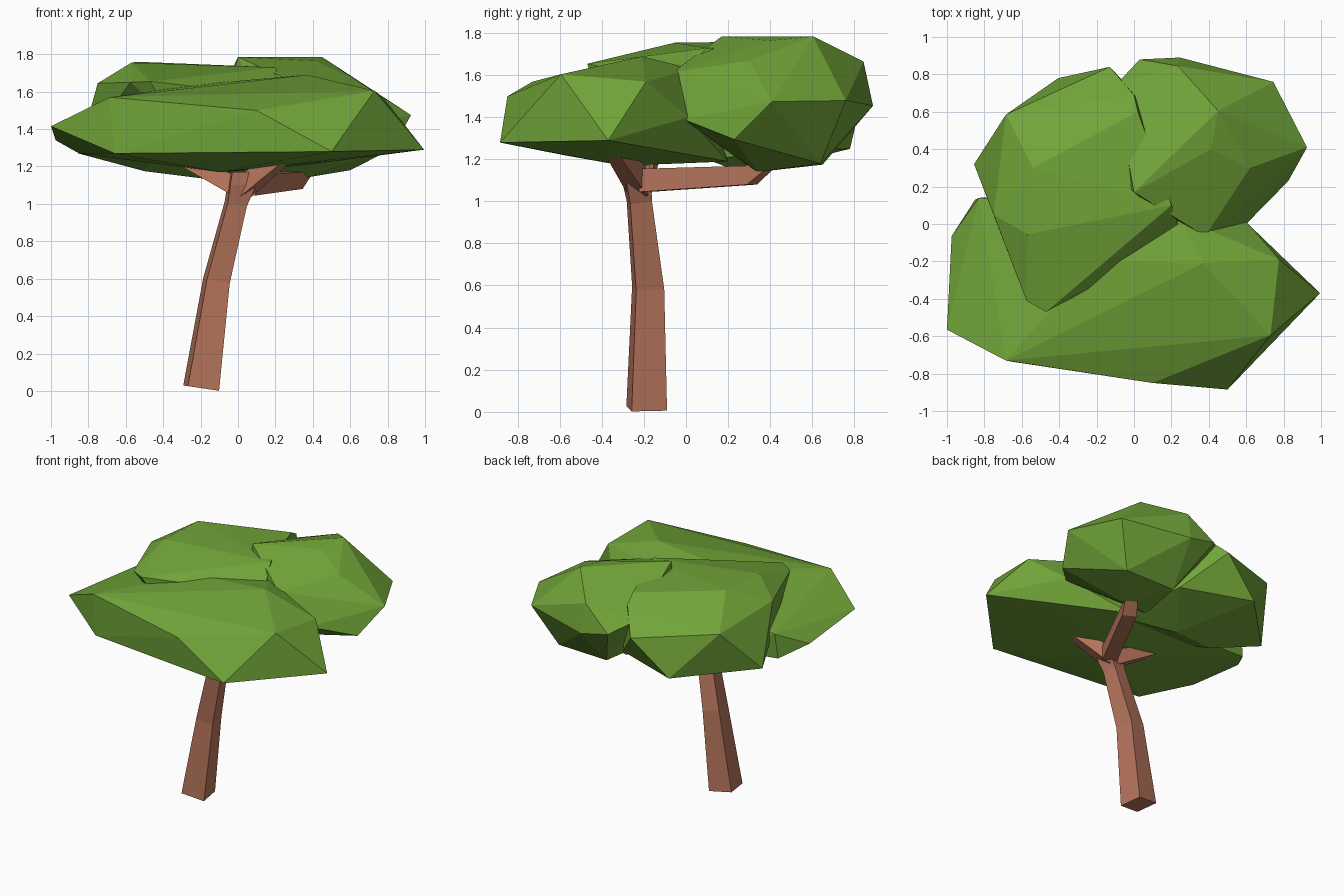
import bpy, bmesh
from mathutils import Vector


def material(name, rgb):
    m = bpy.data.materials.new(name)
    m.diffuse_color = (*rgb, 1)
    return m


LEAF = material("leaf green", (0.165, 0.37, 0.04))
BARK = material("bark brown", (0.475, 0.18, 0.108))


def finish(name, bm, mat):
    bmesh.ops.recalc_face_normals(bm, faces=bm.faces)
    me = bpy.data.meshes.new(name)
    bm.to_mesh(me)
    bm.free()
    me.materials.append(mat)
    ob = bpy.data.objects.new(name, me)
    bpy.context.collection.objects.link(ob)
    return ob


def clump(name, points):
    """Faceted leaf clump: convex hull of a few corner points."""
    bm = bmesh.new()
    for p in points:
        bm.verts.new(p)
    bmesh.ops.convex_hull(bm, input=bm.verts)
    loose = [v for v in bm.verts if not v.link_faces]
    bmesh.ops.delete(bm, geom=loose, context='VERTS')
    return finish(name, bm, LEAF)


def limb(name, sections, side):
    """Four-sided limb lofted through (centre, facing, width, depth) sections."""
    bm = bmesh.new()
    rings = []
    for centre, facing, w, d in sections:
        n = Vector(facing).normalized()
        u = (Vector(side) - n * n.dot(Vector(side))).normalized()
        v = n.cross(u)
        rings.append([bm.verts.new(Vector(centre) + u * a * w / 2 + v * b * d / 2)
                      for a, b in ((-1, -1), (1, -1), (1, 1), (-1, 1))])
    for r, s in zip(rings, rings[1:]):
        for i in range(4):
            j = (i + 1) % 4
            bm.faces.new((r[i], r[j], s[j], s[i]))
    bm.faces.new(rings[0])
    bm.faces.new(rings[-1])
    return finish(name, bm, BARK)


# Wide flat clump at the front
clump("front_foliage", [
    (-1.0, -.565, 1.415), (-.975, -.065, 1.34), (-.685, -.73, 1.57), (.1, -.85, 1.5),
    (.5, -.885, 1.28), (.73, -.595, 1.605), (.995, -.37, 1.29), (.775, -.19, 1.57),
    (.37, -.21, 1.69), (-.2, -.2, 1.64), (-.85, .13, 1.27), (-.66, -.735, 1.27),
    (-.1, -.58, 1.22), (-.1, -.3, 1.17), (.53, -.1, 1.23), (.6, .01, 1.4),
    (.2, .2, 1.19), (.25, .03, 1.63), (-.83, .14, 1.45)])

# Clump at the back left
clump("back_left_foliage", [
    (-.57, -.055, 1.755), (-.575, -.41, 1.65), (-.47, -.47, 1.655), (-.75, .05, 1.645),
    (-.855, .32, 1.27), (-.685, .585, 1.58), (-.405, .78, 1.25), (-.13, .84, 1.5),
    (0, .69, 1.66), (.02, .6, 1.71), (-.54, .3, 1.76), (.2, .1, 1.73),
    (.26, -.07, 1.57), (-.35, -.4, 1.45),
    (-.5, .2, 1.175), (-.14, .28, 1.13), (.1, .6, 1.25), (.2, .1, 1.2)])

# Round clump at the back right
clump("back_right_foliage", [
    (.0, .17, 1.785), (.45, .605, 1.785), (.3, .36, 1.765), (.235, .845, 1.665),
    (.245, .89, 1.455), (.03, .88, 1.5), (.745, .76, 1.48), (.925, .41, 1.475),
    (.825, .23, 1.295), (.62, .3, 1.67), (.41, .4, 1.765), (.38, -.065, 1.615),
    (.59, -.01, 1.39), (.2, .0, 1.4), (-.05, .22, 1.6), (-.1, .74, 1.58),
    (.6, .64, 1.18), (.2, .65, 1.175), (.36, .34, 1.14), (.1, .25, 1.2)])

# Leaning trunk, tapering to the fork
limb("trunk", [
    ((-.197, -.187, .015), (.15, 0, 1), .17, .17),
    ((-.115, -.18, .59), (.2, -.03, 1), .125, .135),
    ((-.012, -.222, 1.0), (.15, -.1, 1), .105, .105),
    ((.02, -.235, 1.1), (0, 0, 1), .14, .12),
    ((.02, -.24, 1.17), (0, 0, 1), .12, .12)], (1, .15, 0))

# Branch reaching level to the back right, then turning up
limb("back_branch", [
    ((.05, -.20, 1.1), (.5, .9, .02), .10, .11),
    ((.30, .31, 1.125), (.5, .9, .1), .10, .09),
    ((.36, .40, 1.20), (.4, .6, 1), .08, .07)], (1, -.5, 0))

# Short branches holding the front and left clumps
limb("left_branch", [
    ((.02, -.22, 1.08), (-1, .1, .5), .11, .11),
    ((-.31, -.16, 1.24), (-1, .1, .5), .07, .06)], (0, 1, 0))
limb("front_branch", [
    ((.0, -.21, 1.07), (.7, -.5, .6), .11, .11),
    ((.24, -.34, 1.25), (.7, -.5, .6), .08, .07)], (.5, .7, 0))
